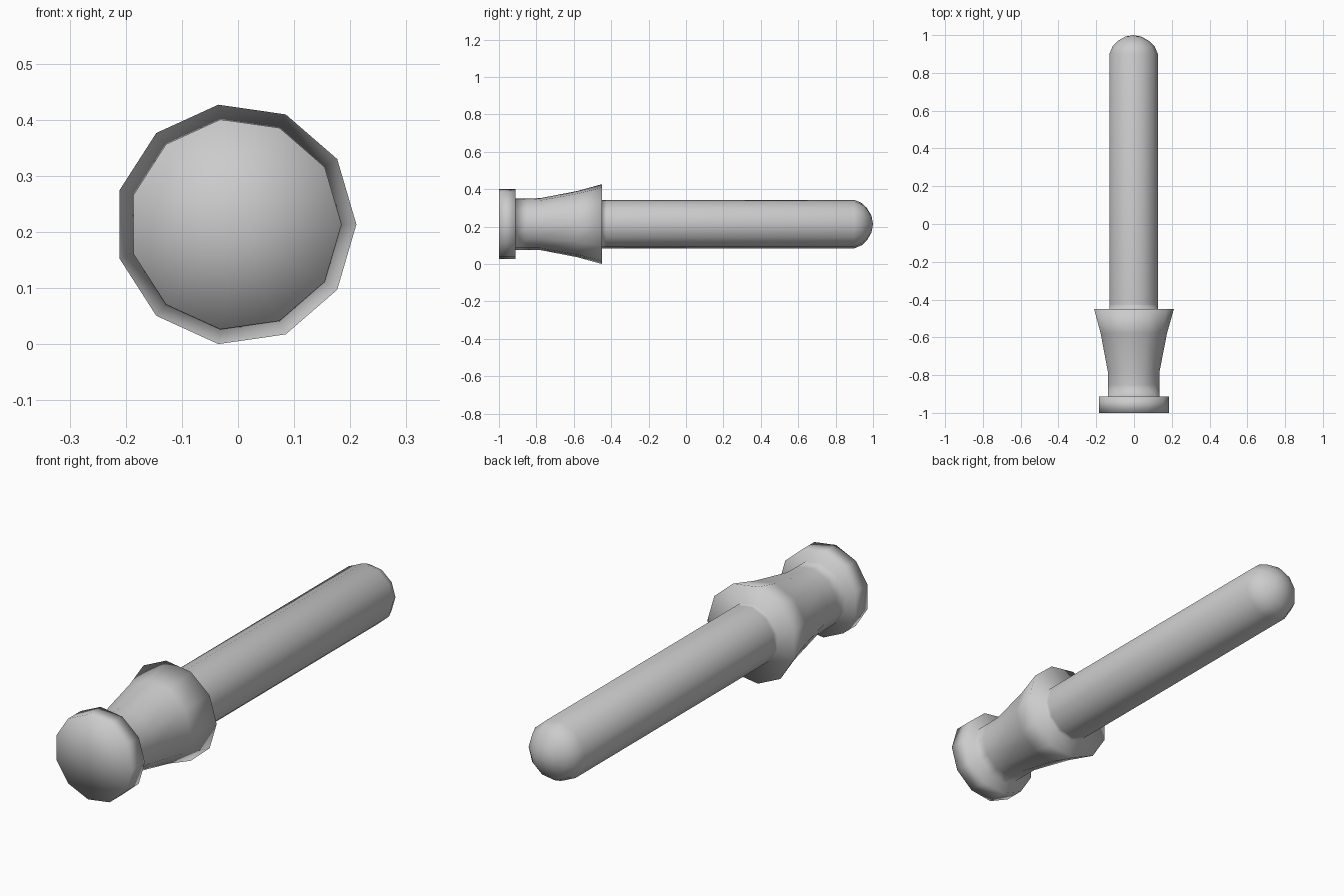
import bpy, bmesh, math

if "Cube" in bpy.data.objects:
    bpy.data.objects.remove(bpy.data.objects["Cube"])

SIDES = 11
CX, CZ = -0.0045, 0.2133   # axis runs along y through this point


def lathe(name, profile):
    """Revolve (radius, y) points around the y axis; radius 0 makes a pole."""
    bm = bmesh.new()
    rings = []
    for r, y in profile:
        if r == 0:
            rings.append([bm.verts.new((CX, y, CZ))] * SIDES)
            continue
        rings.append([bm.verts.new((CX + r * math.cos(2 * math.pi * i / SIDES), y,
                                    CZ + r * math.sin(2 * math.pi * i / SIDES)))
                      for i in range(SIDES)])
    for a, b in zip(rings, rings[1:]):
        for i in range(SIDES):
            j = (i + 1) % SIDES
            bm.faces.new(list(dict.fromkeys((a[i], a[j], b[j], b[i]))))
    bmesh.ops.recalc_face_normals(bm, faces=bm.faces[:])
    for f in bm.faces:
        f.smooth = True
    mesh = bpy.data.meshes.new(name)
    bm.to_mesh(mesh)
    bm.free()
    obj = bpy.data.objects.new(name, mesh)
    bpy.context.collection.objects.link(obj)
    return obj


# Parts of the continuous turned profile, from front to back
pommel = [(0, -1.0), (0.189, -1.0), (0.189, -0.912)]
flared_grip = [(0.139, -0.912), (0.139, -0.85), (0.14, -0.78),
               (0.179, -0.58), (0.2155, -0.45)]
shaft = [(0.131, -0.45), (0.131, -0.425), (0.131, 0.90)]
rounded_tip = [(0.114, 0.94), (0.088, 0.967), (0.044, 0.992), (0, 1.0)]

lathe("turned_handle_and_shaft", pommel + flared_grip + shaft + rounded_tip)
